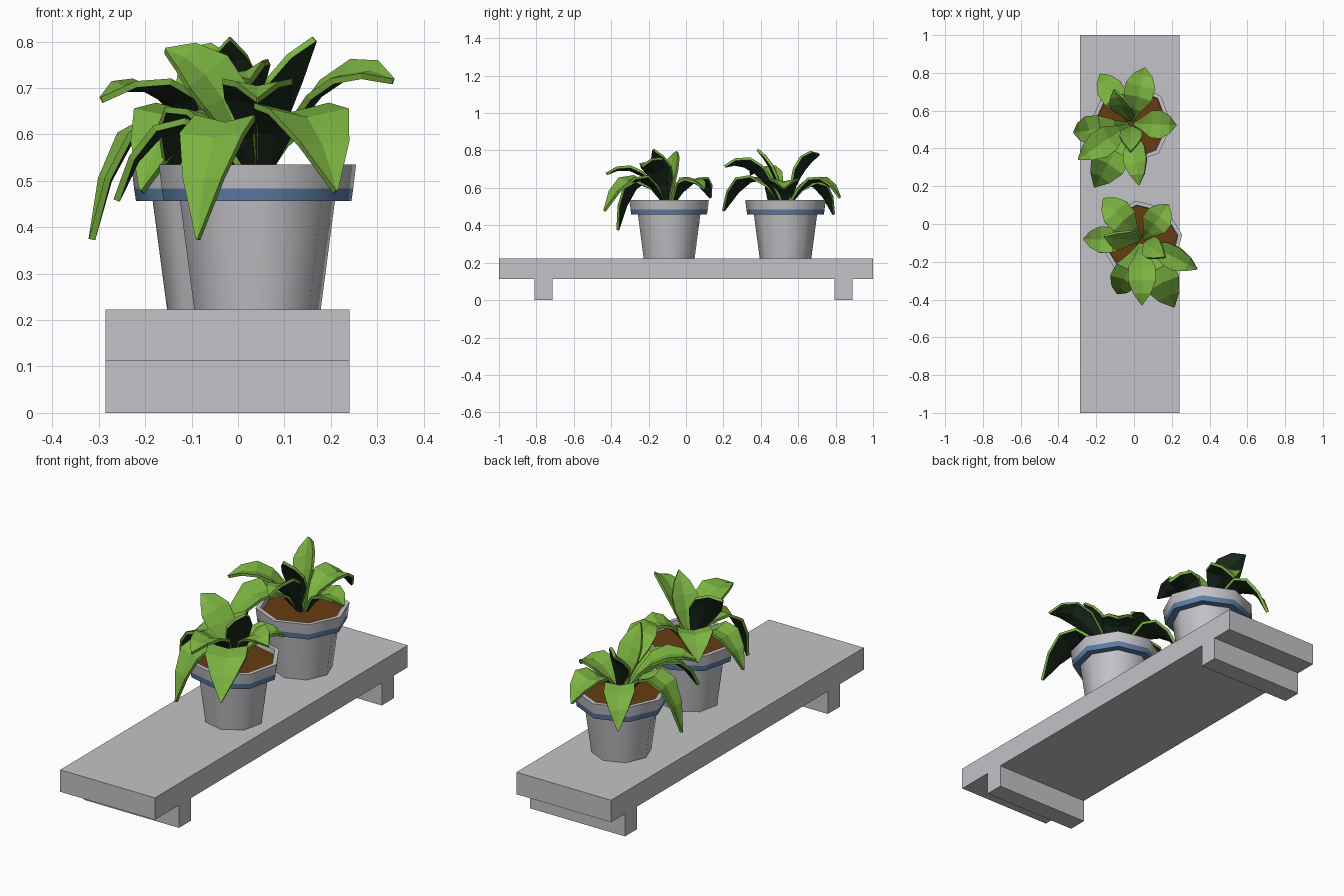
import bpy, bmesh, math
from mathutils import Vector, Matrix

if "Cube" in bpy.data.objects:
    bpy.data.objects.remove(bpy.data.objects["Cube"])


def material(name, rgb):
    m = bpy.data.materials.new(name)
    m.diffuse_color = (*rgb, 1)
    m.use_nodes = True
    m.node_tree.nodes["Principled BSDF"].inputs["Base Color"].default_value = m.diffuse_color
    return m


GREY = material("light grey", (0.55, 0.54, 0.57))
BLUE = material("band blue", (0.11, 0.21, 0.38))
BROWN = material("soil brown", (0.13, 0.045, 0.005))
GREEN = material("leaf green", (0.20, 0.45, 0.053))
DARK = material("leaf underside", (0.010, 0.022, 0.011))


def finish(bm, name, mats, matrix=None):
    bmesh.ops.recalc_face_normals(bm, faces=bm.faces)
    me = bpy.data.meshes.new(name)
    bm.to_mesh(me)
    bm.free()
    ob = bpy.data.objects.new(name, me)
    bpy.context.collection.objects.link(ob)
    for m in mats:
        me.materials.append(m)
    if matrix:
        ob.matrix_world = matrix
    return ob


def box(name, x0, x1, y0, y1, z0, z1):
    bm = bmesh.new()
    bmesh.ops.create_cube(bm, size=1)
    for v in bm.verts:
        v.co = ((x0 + x1) / 2 + v.co.x * (x1 - x0),
                (y0 + y1) / 2 + v.co.y * (y1 - y0),
                (z0 + z1) / 2 + v.co.z * (z1 - z0))
    return finish(bm, name, [GREY])


# Shelf plank and its two cross bars
box("shelf_plank", -0.285, 0.24, -1, 1, 0.113, 0.223)
box("front_bar", -0.285, 0.24, -0.81, -0.715, 0, 0.113)
box("back_bar", -0.285, 0.24, 0.795, 0.89, 0, 0.113)


# Eight-sided pot: each profile step has radius, height, material of the step
PROFILE = [(0.138, 0.223, 0), (0.169, 0.457, 1), (0.205, 0.457, 1),
           (0.209, 0.484, 0), (0.215, 0.535, 0), (0.193, 0.535, 0),
           (0.190, 0.512, 2)]


def pot(name, matrix):
    bm = bmesh.new()
    rings = []
    for r, z, _ in PROFILE:
        rings.append([bm.verts.new((r * math.cos(a), r * math.sin(a), z))
                      for a in (math.radians(9 + 45 * i) for i in range(8))])
    for k in range(len(rings) - 1):
        for i in range(8):
            j = (i + 1) % 8
            f = bm.faces.new((rings[k][i], rings[k][j], rings[k + 1][j], rings[k + 1][i]))
            f.material_index = PROFILE[k][2]
    bm.faces.new(rings[0])
    bm.faces.new(rings[-1]).material_index = 2  # soil
    ob = finish(bm, name, [GREY, BLUE, BROWN], matrix)
    bpy.ops.object.select_all(action='DESELECT')
    ob.select_set(True)
    bpy.context.view_layer.objects.active = ob
    bpy.ops.object.shade_smooth_by_angle(angle=math.radians(50))


# Leaves: azimuth, mid radius, mid height, tip radius, tip height, half width, roll
LEAVES = [
    (-27, 0.17, 0.71, 0.33, 0.72, 0.065, -20),
    (-64, 0.20, 0.65, 0.39, 0.48, 0.095, 0),
    (-90, 0.17, 0.69, 0.34, 0.68, 0.075, 0),
    (-115, 0.19, 0.62, 0.31, 0.375, 0.075, 0),
    (178, 0.18, 0.62, 0.31, 0.46, 0.070, 0),
    (132, 0.17, 0.645, 0.305, 0.55, 0.080, 0),
    (54, 0.13, 0.63, 0.24, 0.60, 0.075, 0),
    (174, 0.09, 0.70, 0.20, 0.785, 0.070, 45),
    (-35, 0.06, 0.68, 0.145, 0.81, 0.060, 0),
]
WIDTHS = [(0, 0.12), (0.2, 0.45), (0.42, 0.95), (0.62, 1.0), (0.82, 0.62), (1, 0.03)]
THICK = 0.014


def leaf(name, spec, matrix):
    az, rm, zm, rt, zt, half, roll = spec
    a, ro = math.radians(az), math.radians(roll)
    u = Vector((math.cos(a), math.sin(a), 0))
    side0 = Vector((-math.sin(a), math.cos(a), 0))
    base, mid, tip = [u * r + Vector((0, 0, z))
                      for r, z in ((0.015, 0.515), (rm, zm), (rt, zt))]
    bm = bmesh.new()
    top, bot = [], []
    for t, w in WIDTHS:
        # Arc through base, middle and tip, with its tangent frame
        p = base * (1 - t) * (1 - 2 * t) + mid * 4 * t * (1 - t) + tip * t * (2 * t - 1)
        d = (base * (4 * t - 3) + mid * (4 - 8 * t) + tip * (4 * t - 1)).normalized()
        n0 = d.cross(side0)
        s = side0 * math.cos(ro) - n0 * math.sin(ro)
        n = n0 * math.cos(ro) + side0 * math.sin(ro)
        row = [p + s * (k * w * half) + n * (abs(k) * w * half * 0.22) for k in (-1, 0, 1)]
        top.append([bm.verts.new(c) for c in row])
        bot.append([bm.verts.new(c - n * THICK) for c in row])
    for i in range(len(WIDTHS) - 1):
        for k in (0, 1):
            bm.faces.new((top[i][k], top[i + 1][k], top[i + 1][k + 1], top[i][k + 1]))
            f = bm.faces.new((bot[i][k], bot[i][k + 1], bot[i + 1][k + 1], bot[i + 1][k]))
            f.material_index = 1
        for k in (0, 2):
            bm.faces.new((top[i][k], top[i + 1][k], bot[i + 1][k], bot[i][k]))
    for i in (0, -1):
        for k in (0, 1):
            bm.faces.new((top[i][k], top[i][k + 1], bot[i][k + 1], bot[i][k]))
    finish(bm, name, [GREEN, DARK], matrix)


# Two copies of the potted plant, the back one turned
for label, x, y, turn in (("front", 0.042, -0.09, 0), ("back", -0.015, 0.532, -56)):
    mat = Matrix.Translation((x, y, 0)) @ Matrix.Rotation(math.radians(turn), 4, 'Z')
    pot(label + "_pot", mat)
    for i, spec in enumerate(LEAVES):
        leaf(f"{label}_leaf_{i + 1}", spec, mat)
